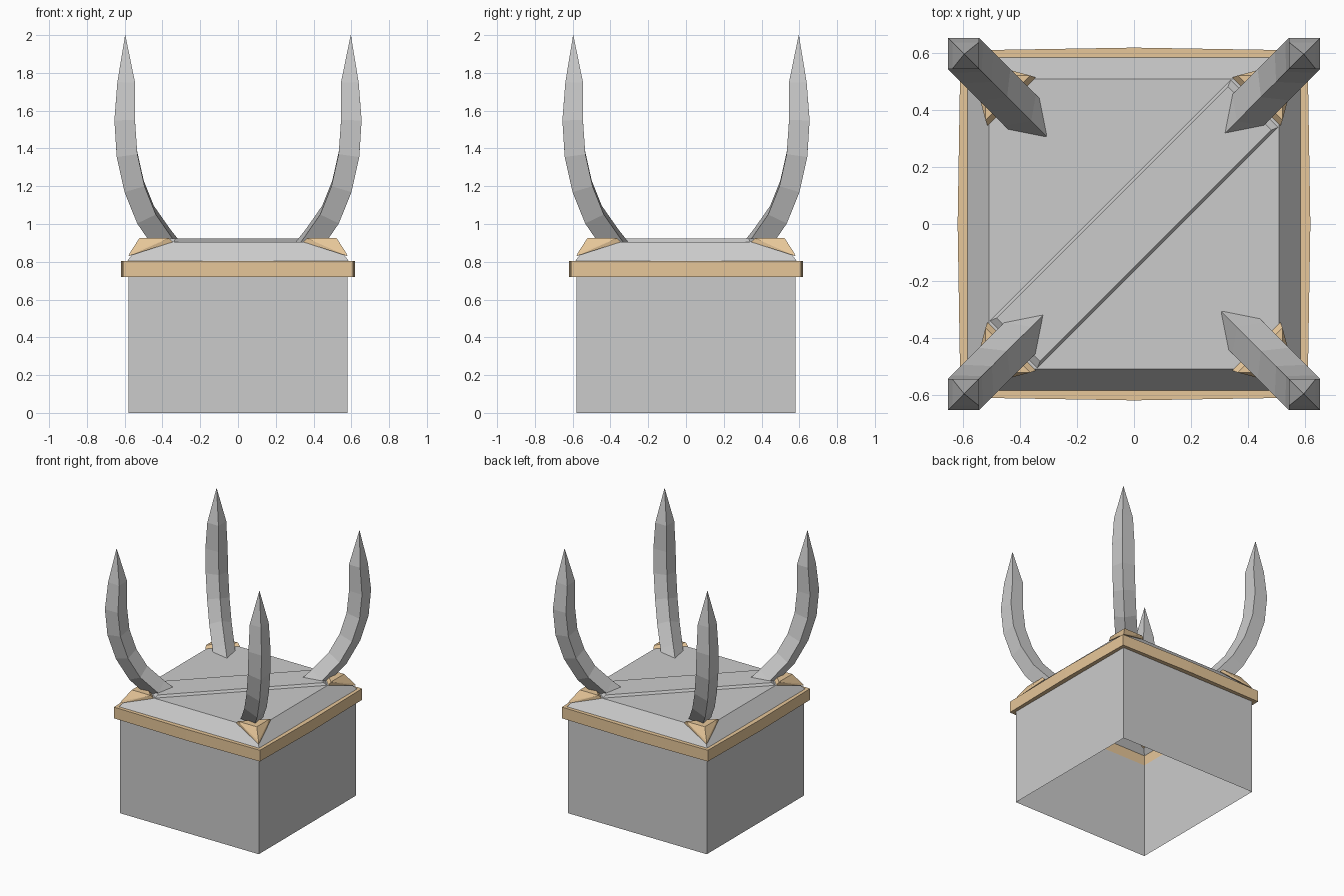
import bpy, bmesh
from mathutils import Vector

if "Cube" in bpy.data.objects:
    bpy.data.objects.remove(bpy.data.objects["Cube"])

orange = bpy.data.materials.new("orange_trim")
orange.diffuse_color = (0.8, 0.57, 0.32, 1)
orange.use_nodes = True
orange.node_tree.nodes["Principled BSDF"].inputs["Base Color"].default_value = orange.diffuse_color


def finish(name, bm, mat=None):
    bmesh.ops.recalc_face_normals(bm, faces=bm.faces)
    me = bpy.data.meshes.new(name)
    bm.to_mesh(me)
    bm.free()
    ob = bpy.data.objects.new(name, me)
    bpy.context.collection.objects.link(ob)
    if mat:
        me.materials.append(mat)
    return ob


def loft(name, rings, mat=None, cap_start=False, cap_end=False, closed=False):
    """Skin a list of equal-length point rings."""
    bm = bmesh.new()
    vs = [[bm.verts.new(p) for p in r] for r in rings]
    n = len(rings[0])
    pairs = list(zip(vs, vs[1:])) + ([(vs[-1], vs[0])] if closed else [])
    for a, b in pairs:
        for i in range(n):
            j = (i + 1) % n
            bm.faces.new((a[i], a[j], b[j], b[i]))
    if cap_start:
        bm.faces.new(vs[0])
    if cap_end:
        bm.faces.new(vs[-1])
    return finish(name, bm, mat)


def square(r, z):
    return [(-r, -r, z), (r, -r, z), (r, r, z), (-r, r, z)]


def bowed(c, m, z):
    """Square with its side midpoints pushed out to m."""
    return [(-c, -c, z), (0, -m, z), (c, -c, z), (m, 0, z),
            (c, c, z), (0, m, z), (-c, c, z), (-m, 0, z)]


# Base walls, open at the bottom
loft("base_walls", [square(0.58, 0), square(0.58, 0.725)])

# Bowed trim band
loft("trim_band", [bowed(0.585, 0.585, 0.72), bowed(0.61, 0.62, 0.72),
                   bowed(0.61, 0.62, 0.805), bowed(0.585, 0.585, 0.805)],
     orange, closed=True)

# Sloped lid
loft("lid", [square(0.587, 0.803), square(0.51, 0.905)], cap_end=True)


# Raised diagonal strip on the lid
def strip(l, w, z):
    d, e = Vector((1, 1, 0)).normalized(), Vector((-1, 1, 0)).normalized()
    up = Vector((0, 0, z))
    return [d * s * l + e * t * w + up for s, t in ((-1, -1), (1, -1), (1, 1), (-1, 1))]


loft("diagonal_strip", [strip(0.60, 0.118, 0.904), strip(0.575, 0.108, 0.923)], cap_end=True)

# Claw: centre line (diagonal offset per axis, height) and half diagonal of the square section
path = [(0.345, 0.85, 0.078), (0.40, 0.92, 0.078), (0.49, 1.05, 0.078),
        (0.55, 1.20, 0.078), (0.588, 1.37, 0.078), (0.60, 1.55, 0.077),
        (0.592, 1.75, 0.066), (0.597, 2.0, 0.001)]
# Corner bracket outline
bracket = [(0.522, 0.365, 0.925), (0.365, 0.522, 0.925), (0.522, 0.522, 0.925),
           (0.572, 0.572, 0.848), (0.515, 0.345, 0.905), (0.345, 0.515, 0.905),
           (0.58, 0.58, 0.83)]

for sx, sy, label in ((-1, -1, "front_left"), (1, -1, "front_right"),
                      (1, 1, "back_right"), (-1, 1, "back_left")):
    out = Vector((sx, sy, 0)).normalized()
    side = Vector((-sy, sx, 0)).normalized()
    pts = [out * (x * 2 ** 0.5) + Vector((0, 0, z)) for x, z, _ in path]
    rings = []
    for i, p in enumerate(pts):
        t = (pts[min(i + 1, len(pts) - 1)] - pts[max(i - 1, 0)]).normalized()
        nrm = side.cross(t)
        h = path[i][2]
        rings.append([p + nrm * h, p + side * h, p - nrm * h, p - side * h])
    loft(label + "_claw", rings, cap_start=True, cap_end=True)

    bm = bmesh.new()
    for x, y, z in bracket:
        bm.verts.new((x * sx, y * sy, z))
    bmesh.ops.convex_hull(bm, input=bm.verts)
    finish(label + "_bracket", bm, orange)
